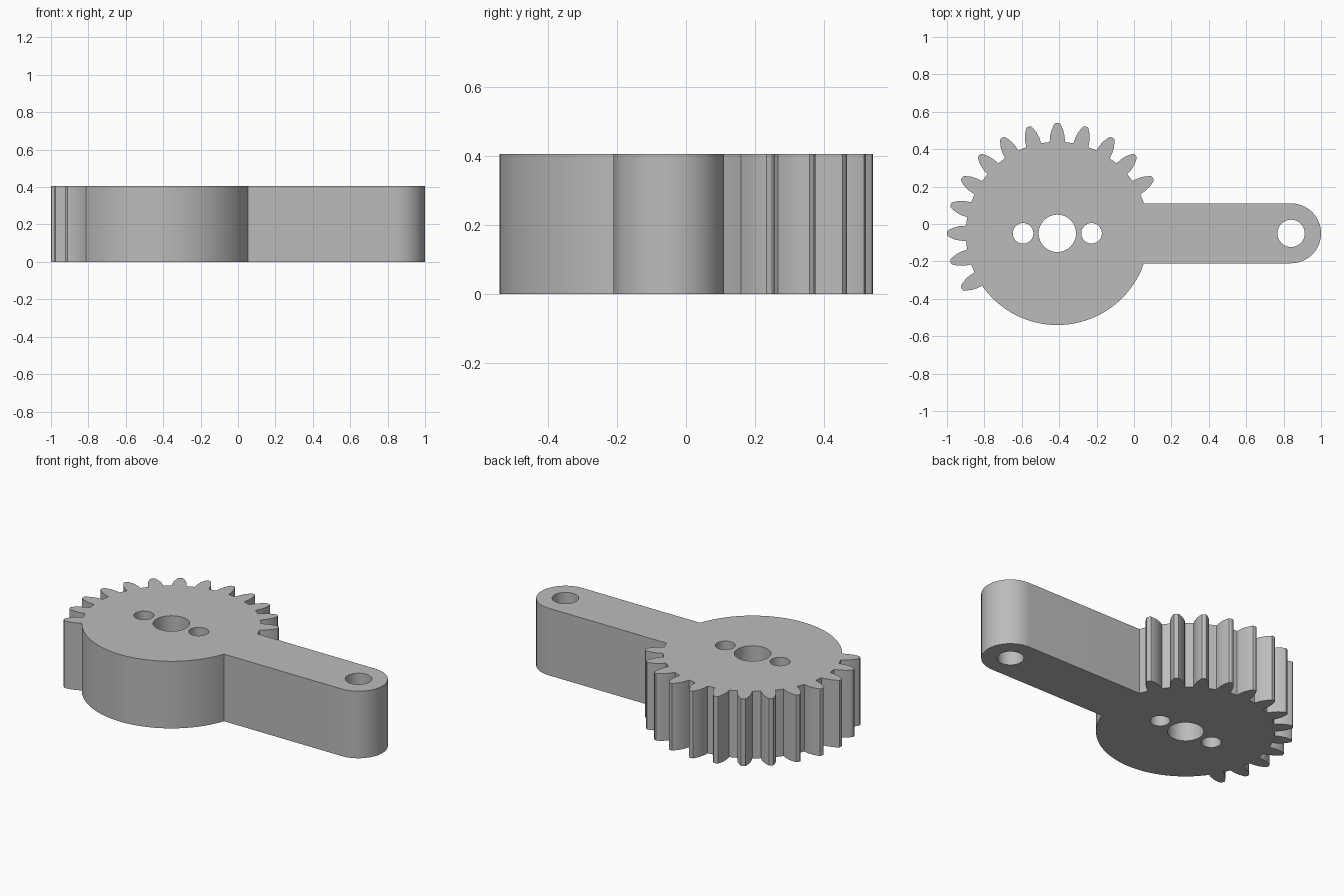
import bpy, bmesh
from math import sin, cos, asin, radians, degrees
from mathutils import Vector

cube = bpy.data.objects.get("Cube")
if cube:
    bpy.data.objects.remove(cube)

HUB = Vector((-0.41, -0.05))
TIP = Vector((0.84, -0.05))
ROOT_R, ARM_R, HEIGHT = 0.49, 0.16, 0.405
# Tooth half profile: radius, half width
TOOTH = [(0.488, 0.041), (0.52, 0.039), (0.55, 0.032), (0.575, 0.021), (0.588, 0.013)]


def arc(center, radius, start, end, steps):
    """Points on an arc, angles in degrees, both ends included."""
    angles = [radians(start + (end - start) * i / steps) for i in range(steps + 1)]
    return [center + radius * Vector((cos(a), sin(a))) for a in angles]


def tooth(angle):
    """Counter-clockwise outline of one gear tooth pointing along the angle."""
    a = radians(angle)
    out, side = Vector((cos(a), sin(a))), Vector((-sin(a), cos(a)))
    right = [HUB + out * r - side * w for r, w in TOOTH]
    left = [HUB + out * r + side * w for r, w in reversed(TOOTH)]
    return right + [HUB + out * 0.591] + left


# Outline: toothed sector, plain round sector, arm with rounded end
join = degrees(asin(ARM_R / ROOT_R))
outline = arc(HUB, ROOT_R, join, 24, 2)
for angle in range(30, 211, 15):
    outline += tooth(angle)
outline += arc(HUB, ROOT_R, 216, 360 - join, 48)
outline += arc(TIP, ARM_R, -90, 90, 32)

# Hub bore, two screw holes and the arm hole
holes = [(HUB, 0.1), (HUB - Vector((0.183, 0)), 0.055),
         (HUB + Vector((0.183, 0)), 0.055), (TIP, 0.073)]
loops = [outline] + [arc(c, r, 0, 360, 40)[:-1] for c, r in holes]

# Fill the flat profile and extrude it
bm = bmesh.new()
edges = []
for loop in loops:
    verts = [bm.verts.new((p.x, p.y, 0)) for p in loop]
    edges += [bm.edges.new((verts[i - 1], verts[i])) for i in range(len(verts))]
bmesh.ops.triangle_fill(bm, edges=edges, use_beauty=True, normal=(0, 0, 1))
top = bmesh.ops.extrude_face_region(bm, geom=bm.faces[:], use_keep_orig=True)["geom"]
bmesh.ops.translate(bm, vec=(0, 0, HEIGHT),
                    verts=[g for g in top if isinstance(g, bmesh.types.BMVert)])
bmesh.ops.recalc_face_normals(bm, faces=bm.faces[:])

mesh = bpy.data.meshes.new("gear_arm")
bm.to_mesh(mesh)
bm.free()
gear_arm = bpy.data.objects.new("gear_arm", mesh)
bpy.context.collection.objects.link(gear_arm)

# Plain grey material
GREY = (0.5, 0.5, 0.5, 1)
mat = bpy.data.materials.new("grey")
mat.use_nodes = True
mat.diffuse_color = GREY
mat.node_tree.nodes["Principled BSDF"].inputs["Base Color"].default_value = GREY
mesh.materials.append(mat)

bpy.ops.object.select_all(action="DESELECT")
gear_arm.select_set(True)
bpy.context.view_layer.objects.active = gear_arm
bpy.ops.object.shade_smooth_by_angle(angle=radians(25))
